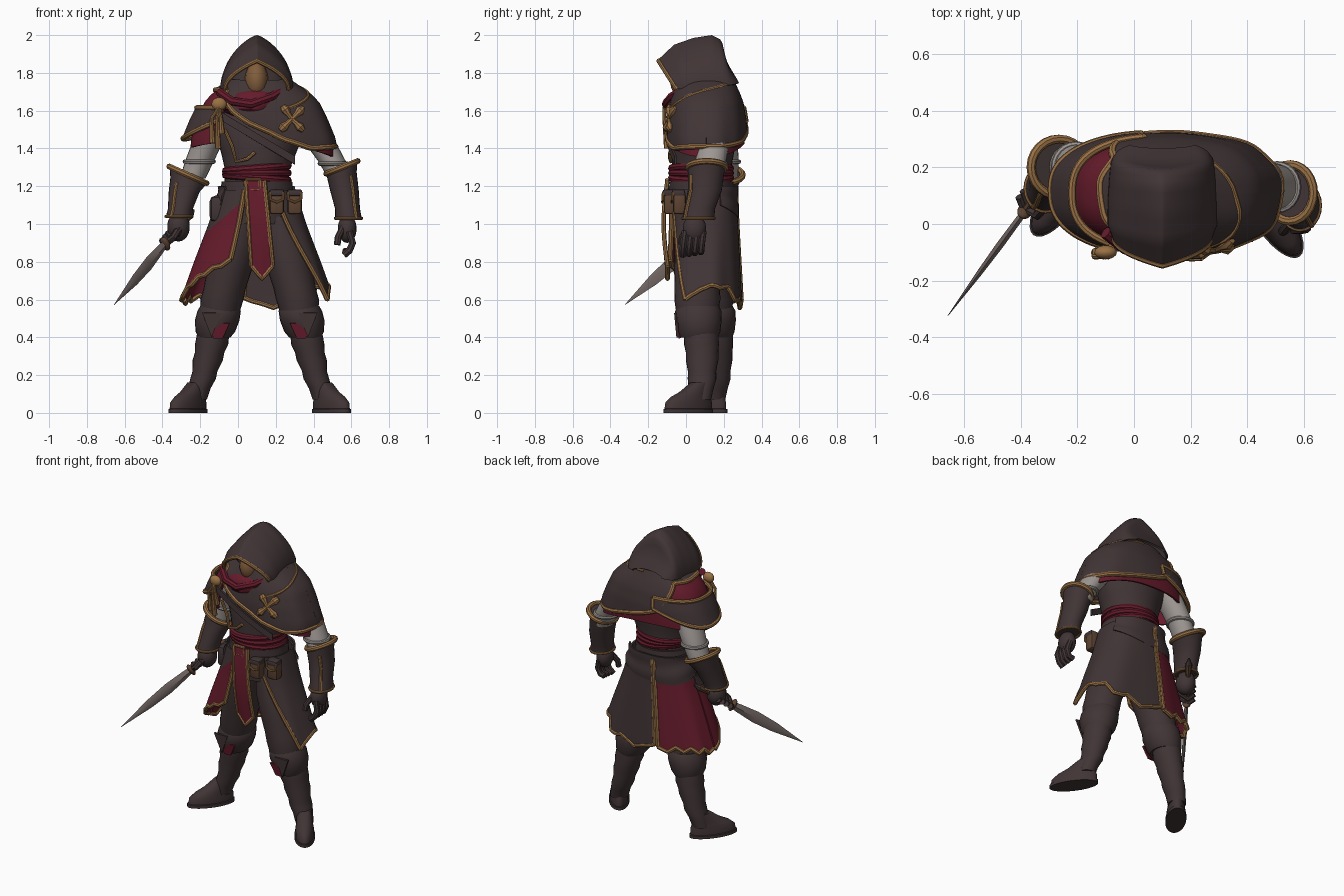
import bpy, math
from math import sin, cos, pi, radians
from mathutils import Vector

cube = bpy.data.objects.get("Cube")
if cube:
    bpy.data.objects.remove(cube, do_unlink=True)

made = []


def material(name, rgb):
    m = bpy.data.materials.new(name)
    m.use_nodes = True
    m.diffuse_color = (*rgb, 1)
    m.node_tree.nodes["Principled BSDF"].inputs["Base Color"].default_value = (*rgb, 1)
    return m


CLOTH = material("dark cloth", (.053, .035, .036))
RED = material("crimson cloth", (.13, .011, .024))
GOLD = material("dull gold", (.32, .165, .06))
SLEEVE = material("grey linen", (.34, .31, .29))
STEEL = material("steel", (.2, .16, .15))
SKIN = material("shadowed skin", (.22, .11, .045))
LEATHER = material("brown leather", (.11, .057, .032))


def add(name, data, mats):
    ob = bpy.data.objects.new(name, data)
    bpy.context.scene.collection.objects.link(ob)
    for m in mats:
        data.materials.append(m)
    made.append(ob)
    return ob


def mesh(name, verts, faces, mats, rule=None):
    me = bpy.data.meshes.new(name)
    me.from_pydata(verts, [], faces)
    ob = add(name, me, mats)
    if rule:
        for f in me.polygons:
            f.material_index = rule(f.center)
    return ob


def lerp(table, k):
    if k <= table[0][0]:
        return table[0][1:]
    for a, b in zip(table, table[1:]):
        if k <= b[0]:
            t = (k - a[0]) / (b[0] - a[0])
            return [p + (q - p) * t for p, q in zip(a[1:], b[1:])]
    return table[-1][1:]


def ring_points(ring, n=24, rot=0):
    x, y, z, rx, ry, tilt = (*ring, 0)[:6]
    pts = []
    for i in range(n):
        a, b = rx * cos(2 * pi * i / n), ry * sin(2 * pi * i / n)
        pts.append((x + a * cos(rot) - b * sin(rot), y + a * sin(rot) + b * cos(rot), z + a * tilt))
    return pts


def loft(name, rings, mat, n=24, rot=0):
    verts = [p for r in rings for p in ring_points(r, n, rot)]
    faces = [(j * n + i, j * n + (i + 1) % n, j * n + n + (i + 1) % n, j * n + n + i)
             for j in range(len(rings) - 1) for i in range(n)]
    faces += [tuple(reversed(range(n))), tuple(range(len(verts) - n, len(verts)))]
    if rings[0][2] > rings[-1][2]:
        faces = [f[::-1] for f in faces]
    return mesh(name, verts, faces, [mat])


def tube(name, pts, r, mat, closed=False, taper=None):
    cu = bpy.data.curves.new(name, 'CURVE')
    cu.dimensions = '3D'
    cu.bevel_depth, cu.bevel_resolution, cu.use_fill_caps = r, 2, True
    sp = cu.splines.new('POLY')
    sp.points.add(len(pts) - 1)
    for i, p in enumerate(pts):
        sp.points[i].co = (*p, 1)
        sp.points[i].radius = taper[i] if taper else 1
    sp.use_cyclic_u = closed
    return add(name, cu, [mat])


def sheet(name, fn, mats, nu=40, nv=12, rule=None, trims=(), r=.012):
    verts = [fn(i / nu, j / nv) for j in range(nv + 1) for i in range(nu + 1)]
    w = nu + 1
    faces = [(j * w + i, j * w + w + i, j * w + w + i + 1, j * w + i + 1)
             for j in range(nv) for i in range(nu)]
    ob = mesh(name, verts, faces, mats, rule)
    s = ob.modifiers.new("thickness", 'SOLIDIFY')
    s.thickness, s.offset = .012, 0
    edges = {"top": [fn(i / nu, 0) for i in range(w)], "hem": [fn(i / nu, 1) for i in range(w)],
             "start": [fn(0, j / nv) for j in range(nv + 1)], "end": [fn(1, j / nv) for j in range(nv + 1)]}
    for t in trims:
        tube(f"{name}_{t}_trim", edges[t], r, GOLD)


def ball(name, c, size, mat):
    x, y, z = c
    a, b, h = size
    return loft(name, [(x, y, z + h * sin(t), a * cos(t), b * cos(t))
                       for t in [radians(d) for d in range(-88, 89, 16)]], mat, 16)


def box(name, c, size, mat, bevel=.01):
    x, y, z = size
    v = [(c[0] + i * x / 2, c[1] + j * y / 2, c[2] + k * z / 2)
         for i in (-1, 1) for j in (-1, 1) for k in (-1, 1)]
    ob = mesh(name, v, [(0, 1, 3, 2), (4, 6, 7, 5), (0, 4, 5, 1), (2, 3, 7, 6), (0, 2, 6, 4), (1, 5, 7, 3)], [mat])
    m = ob.modifiers.new("soft edges", 'BEVEL')
    m.width, m.segments = bevel, 2


def wrap(table, cx, cy, th, z, k=1):
    rx, ry = lerp(table, z)
    c, s = cos(th), sin(th)
    return (cx + k * rx * math.copysign(abs(c) ** .8, c), cy + k * ry * math.copysign(abs(s) ** .8, s), z)


# Torso, sash and belt
loft("torso", [(.1, .09, 1.0, .2, .15), (.1, .085, 1.15, .185, .16), (.1, .08, 1.27, .165, .155),
               (.11, .09, 1.38, .2, .165), (.115, .1, 1.52, .25, .175), (.11, .11, 1.64, .2, .14),
               (.1, .11, 1.74, .1, .09)], CLOTH, 32)
for i in range(3):
    z = 1.245 + .025 * i
    tube(f"sash_fold_{i}", ring_points((.1, .08, z, .165, .155, .08 * (i - 1)), 32), .02, RED, True)
loft("belt", [(.1, .082, 1.165, .193, .172), (.1, .082, 1.225, .187, .17)], CLOTH, 32)
tube("buckle", [(.045, -.1, 1.18), (.045, -.1, 1.235), (.115, -.1, 1.235), (.115, -.1, 1.18)], .011, GOLD, True)
for i, (x, y) in enumerate(((.205, -.085), (.3, -.035))):
    box(f"pouch_{i}", (x, y, 1.115), (.075, .065, .125), LEATHER, .014)
    box(f"pouch_flap_{i}", (x, y - .005, 1.165), (.08, .068, .035), CLOTH)
    tube(f"pouch_trim_{i}", [(x - .036, y - .036, 1.17), (x - .034, y - .038, 1.13), (x, y - .04, 1.115),
                             (x + .034, y - .038, 1.13), (x + .036, y - .036, 1.17)], .007, GOLD)
box("hip_bag", (-.1, .04, 1.08), (.1, .13, .14), CLOTH, .03)
sheet("chest_strap", lambda u, v: (-.1 + .4 * u, -.085 - .018 * sin(pi * u) + .03 * u * u, 1.6 - .24 * u - .045 * v),
      [CLOTH], 16, 2)
tube("chest_trim", [(-.07, -.075, 1.5), (-.03, -.075, 1.41), (-.01, -.08, 1.33), (.05, -.085, 1.345),
                    (.09, -.085, 1.38)], .01, GOLD)

# Cape, shoulder layer and capelet
CAPE = [(1.36, .405, .205), (1.45, .395, .208), (1.55, .355, .205), (1.64, .312, .19), (1.69, .262, .172), (1.76, .16, .14)]
FRONT = [(-.14, 1.71), (-.1, 1.67), (-.02, 1.6), (.1, 1.52), (.2, 1.45), (.35, 1.4), (.49, 1.41)]
BACK = [(-.16, 1.71), (-.08, 1.64), (0, 1.55), (.15, 1.48), (.3, 1.44), (.49, 1.41)]


def cape(u, v):
    th = 2 * pi * u
    hem = lerp(FRONT if sin(th) < 0 else BACK, .115 + .38 * cos(th))[0]
    return wrap(CAPE, .115, .108, th, 1.76 + (hem - 1.76) * v, 1 + .012 * v * sin(9 * th))


def shoulder_layer(u, v):
    th = radians(-55 + 293 * u)
    drop = .325 + .025 * cos(2 * th) + .025 * cos(th)
    return wrap(CAPE, .115, .108, th, 1.73 - drop * v, .95 + .01 * cos(th) - .04 * v * max(0, -cos(th)))


def capelet(u, v):
    th = radians(100 + 138 * u)
    return wrap(CAPE, .115, .108, th, 1.615 - (.07 + .095 * sin(pi * u)) * v, 1.03)


def collar(deg):
    return wrap(CAPE, .115, .108, radians(deg), 1.75 - .15 * ((85 - deg) / 160) ** 2, 1.01)


sheet("cape", cape, [CLOTH], 72, 14, trims=("hem",), r=.015)
sheet("red_shoulder_layer", shoulder_layer, [RED], 60, 12)
sheet("shoulder_capelet", capelet, [CLOTH], 32, 8, trims=("top", "hem", "start", "end"), r=.014)
loft("scarf", [(.06, .04, 1.57, .1, .11), (.07, .05, 1.61, .17, .155), (.08, .05, 1.65, .185, .155),
               (.09, .05, 1.69, .165, .14), (.095, .06, 1.72, .13, .1)], RED)
tube("scarf_fold", [(-.1, -.03, 1.7), (-.03, -.085, 1.65), (.07, -.105, 1.635), (.18, -.075, 1.675), (.25, 0, 1.72)], .023, RED)
tube("collar_trim", [collar(d) for d in range(-75, 86, 10)], .01, GOLD)
ball("clasp", (-.1, -.1, 1.635), (.04, .025, .035), GOLD)
for i, (dx, dz) in enumerate(((-.03, .2), (.0, .23), (.02, .15))):
    tube(f"tassel_{i}", [(-.1, -.115, 1.62), (-.11 + dx, -.115, 1.56), (-.105 + dx, -.1, 1.63 - dz)],
         .014, GOLD, taper=[.6, .7, 1.2])


# Emblem of four petals lying on the cape
def on_cape(x, z):
    rx, ry = lerp(CAPE, z)
    c = (abs(x - .115) / rx) ** 1.25
    return (x, .108 - ry * (1 - c * c) ** .4 - .007, z)


for i, a in enumerate((45, 125, 225, 315)):
    pts = [on_cape(.285 + d * cos(radians(a)), 1.555 + d * sin(radians(a))) for d in (0, .03, .06, .085)]
    tube(f"emblem_petal_{i}", pts, .018, GOLD, taper=[.7, .8, 1.4, .8])

# Hood and face: each row is position along, lower y, upper y, half width, lower z, upper z
HOOD = [(0, -.05, -.145, .168, 1.72, 1.87), (.2, .0, -.06, .187, 1.725, 1.95), (.4, .08, .04, .187, 1.73, 1.985),
        (.6, .16, .135, .182, 1.735, 2.0), (.78, .225, .185, .175, 1.74, 1.975), (.92, .26, .205, .15, 1.745, 1.87),
        (1, .275, .262, .11, 1.75, 1.775)]


def hood(u, v):
    y0, y1, w, z0, z1 = lerp(HOOD, v)
    c, s = cos(pi * u), sin(pi * u)
    return (.1 - math.copysign(abs(c) ** (2 - .8 * v), c) * w, y0 + (y1 - y0) * s, z0 + (z1 - z0) * s - .006)


sheet("hood", hood, [CLOTH], 32, 20, trims=("top",), r=.012)
ball("head", (.098, .0, 1.76), (.062, .085, .1), SKIN)
loft("hood_lining", [(.1, .08, 1.7, .15, .08), (.1, .08, 1.8, .14, .08), (.1, .08, 1.92, .06, .05)], CLOTH)

# Coat skirts, split at the back and open at the front
COAT = [(.55, .405, .195), (.6, .395, .195), (.8, .325, .185), (1.0, .25, .175), (1.18, .195, .17)]


def zigzag(t):
    return abs((t * 4) % 1 - .5) * .06


def left_coat(u, v):
    th0 = -70 + 45 * v
    th = radians(th0 + (97 - th0) * u)
    hem = .6 - .05 * u + .08 * sin(pi * min(1, u * 1.4)) + 2 * zigzag(u) * u
    return wrap(COAT, .105, .095, th, 1.18 + (hem - 1.18) * v, 1 + .02 * v * sin(8 * th))


def right_coat(u, v):
    th = radians(100 + 77 * u)
    hem = .57 + zigzag(u) + .1 * u * (1 - u)
    return wrap(COAT, .105, .095, th, 1.18 + (hem - 1.18) * v, 1 + .02 * v * sin(8 * th))


def front_panel(u, v):
    th = radians(177 + (77 - 5 * v) * u)
    hem = .58 + .22 * u ** .8 + zigzag(u) * .5
    return wrap(COAT, .105, .095, th, 1.18 + (hem - 1.18) * v, 1.02)


def panel_colour(c):
    if c.x > -.2 and c.z < .85 + .7 * c.x:
        return 2
    return int(c.z < 1.1 + .9 * c.x)


def hip_wrap(u, v):
    th = radians(25 + 190 * u)
    return wrap(COAT, .105, .09, th, 1.2 - (.1 + .08 * sin(pi * u)) * v, 1.05 + .02 * sin(9 * v + 3 * u))


sheet("left_coat_skirt", left_coat, [CLOTH], 48, 14, trims=("hem", "start", "end"), r=.013)
sheet("right_coat_skirt", right_coat, [CLOTH, RED], 32, 16, lambda c: int(c.z < 1.04), ("hem", "start"), .015)
sheet("red_front_panel", front_panel, [CLOTH, RED, GOLD], 40, 40, panel_colour, ("hem", "end"), .014)
sheet("hip_wrap", hip_wrap, [CLOTH], 32, 8)
sheet("tabard", lambda u, v: (.04 + .03 * v + (.1 + .015 * v) * u, -.098 - .02 * sin(pi * v),
                              1.23 - (.45 + .07 * (1 - abs(2 * u - 1))) * v),
      [RED], 8, 12, trims=("hem", "start", "end"), r=.012)

# Legs and boots
for side, s, dy in (("left", 1, 0), ("right", -1, .075)):
    def leg(rows):
        return [(.115 + s * d, y + dy * min(1, (1 - z) / .45), z, rx, ry) for d, y, z, rx, ry in rows]
    loft(f"{side}_thigh", leg([(.09, .09, 1.04, .1, .13), (.125, .075, .9, .125, .135), (.16, .065, .76, .12, .128),
                               (.185, .06, .66, .112, .12), (.2, .06, .6, .114, .122), (.21, .06, .52, .1, .11)]), CLOTH)
    loft(f"{side}_boot_cuff", leg([(.215, .065, .565, .1, .11), (.215, .065, .54, .115, .122), (.225, .065, .49, .118, .124),
                                   (.235, .07, .43, .105, .112), (.24, .07, .4, .085, .1)]), CLOTH)
    loft(f"{side}_boot", leg([(.245, .08, .43, .085, .092), (.255, .082, .36, .088, .092), (.265, .085, .32, .078, .086),
                              (.275, .085, .28, .08, .086), (.29, .085, .22, .066, .075), (.3, .085, .18, .068, .076),
                              (.32, .08, .13, .06, .066), (.335, .075, .07, .055, .058)]), CLOTH)
    foot = [(.38, .012, 0, .064, .155), (.38, .012, .02, .064, .155), (.38, .012, .022, .058, .148),
            (.378, .014, .055, .058, .145), (.37, .025, .085, .052, .122), (.355, .045, .11, .05, .092), (.335, .075, .16, .045, .055)]
    loft(f"{side}_foot", leg(foot), CLOTH, 28, s * radians(35))
    x, y = .115 + s * .22, -.045 + dy
    sheet(f"{side}_knee_patch", lambda u, v: (x + (u - .5) * .12 * (1 - v * .6), y + .012 * v, .475 - .08 * v), [RED], 4, 4)
    sheet(f"{side}_knee_flap", lambda u, v: (x + s * .035 + (u - .5) * .1 * (1 - v), y - .012 + .012 * v, .53 - .13 * v), [CLOTH], 4, 4)

# Arms: sleeve, gauntlet
ARMS = {"left": (1, [(.38, .15, 1.52, .09, .09), (.455, .14, 1.4, .08, .085), (.505, .13, 1.32, .072, .08), (.54, .12, 1.24, .065, .075)],
                 [(.55, .11, 1.3, .083, .1, .4), (.55, .105, 1.26, .078, .095, .2), (.563, .1, 1.18, .076, .09),
                  (.58, .072, 1.08, .066, .082), (.585, .065, 1.03, .07, .085)]),
        "right": (-1, [(-.13, .17, 1.5, .09, .09), (-.175, .19, 1.4, .08, .085), (-.205, .2, 1.33, .076, .08), (-.24, .2, 1.24, .068, .075)],
                  [(-.265, .2, 1.26, .098, .1, -.45), (-.27, .19, 1.22, .088, .095, -.3), (-.285, .17, 1.17, .082, .09),
                   (-.305, .135, 1.08, .066, .08), (-.312, .125, 1.04, .07, .08)])}
for side, (s, sleeve, guard) in ARMS.items():
    loft(f"{side}_sleeve", sleeve, SLEEVE)
    tube(f"{side}_sleeve_roll", ring_points(sleeve[2]), .012, SLEEVE, True)
    loft(f"{side}_gauntlet", guard, CLOTH)
    for i, r in ((0, .016), (-1, .008)):
        tube(f"{side}_gauntlet_trim_{i}", ring_points(guard[i]), r, GOLD, True)
    tube(f"{side}_gauntlet_seam", [(g[0] + s * g[3] * .6, g[1] - g[4] * .82, g[2]) for g in guard[1:]], .01, GOLD)

# Open left hand, gripping right hand
ball("left_palm", (.578, .045, .975), (.05, .062, .075), CLOTH)
for i in range(4):
    y = -.005 + .032 * i
    tube(f"left_finger_{i}", [(.59, y, .96), (.607, y - .008, .9), (.59, y - .012, .86), (.56, y - .012, .835 + .006 * i)], .019, CLOTH)
tube("left_thumb", [(.555, .01, .98), (.53, -.02, .93), (.525, -.025, .89)], .018, CLOTH)
ball("right_palm", (-.315, .12, .985), (.06, .065, .078), CLOTH)
tip, hilt = Vector((-.65, -.315, .58)), Vector((-.385, .045, .895))
axis = (hilt - tip).normalized()
for i in range(4):
    c = hilt + axis * (.05 + .032 * i)
    tube(f"right_finger_{i}", [c + Vector(o) for o in ((.04, -.02, .04), (.02, -.045, .005), (-.025, -.02, -.03), (-.04, .02, -.01))], .019, CLOTH)

# Dagger
tube("dagger_grip", [hilt, hilt + axis * .2, hilt + axis * .27], .016, LEATHER, taper=[1, 1, 1.5])
pommel = hilt + axis * .27
tube("dagger_pommel", [pommel, pommel + axis * .04], .022, CLOTH, taper=[1, .3])
cross = ball("dagger_guard", (0, 0, 0), (.026, .042, .018), LEATHER)
blade = loft("dagger_blade", [(0, 0, 0, .011, .022), (0, 0, .05, .012, .028), (0, 0, .18, .013, .038),
                              (0, 0, .33, .01, .031), (0, 0, .56, .001, .001)], STEEL, 4)
for ob in (cross, blade):
    ob.rotation_mode = 'QUATERNION'
    ob.rotation_quaternion = (-axis).to_track_quat('Z', 'Y')
    ob.location = hilt

# Turn curves and modifiers into meshes, then shade
bpy.ops.object.select_all(action='DESELECT')
for ob in made:
    ob.select_set(True)
bpy.context.view_layer.objects.active = made[0]
bpy.ops.object.convert(target='MESH')
bpy.ops.object.shade_smooth_by_angle(angle=radians(40))
